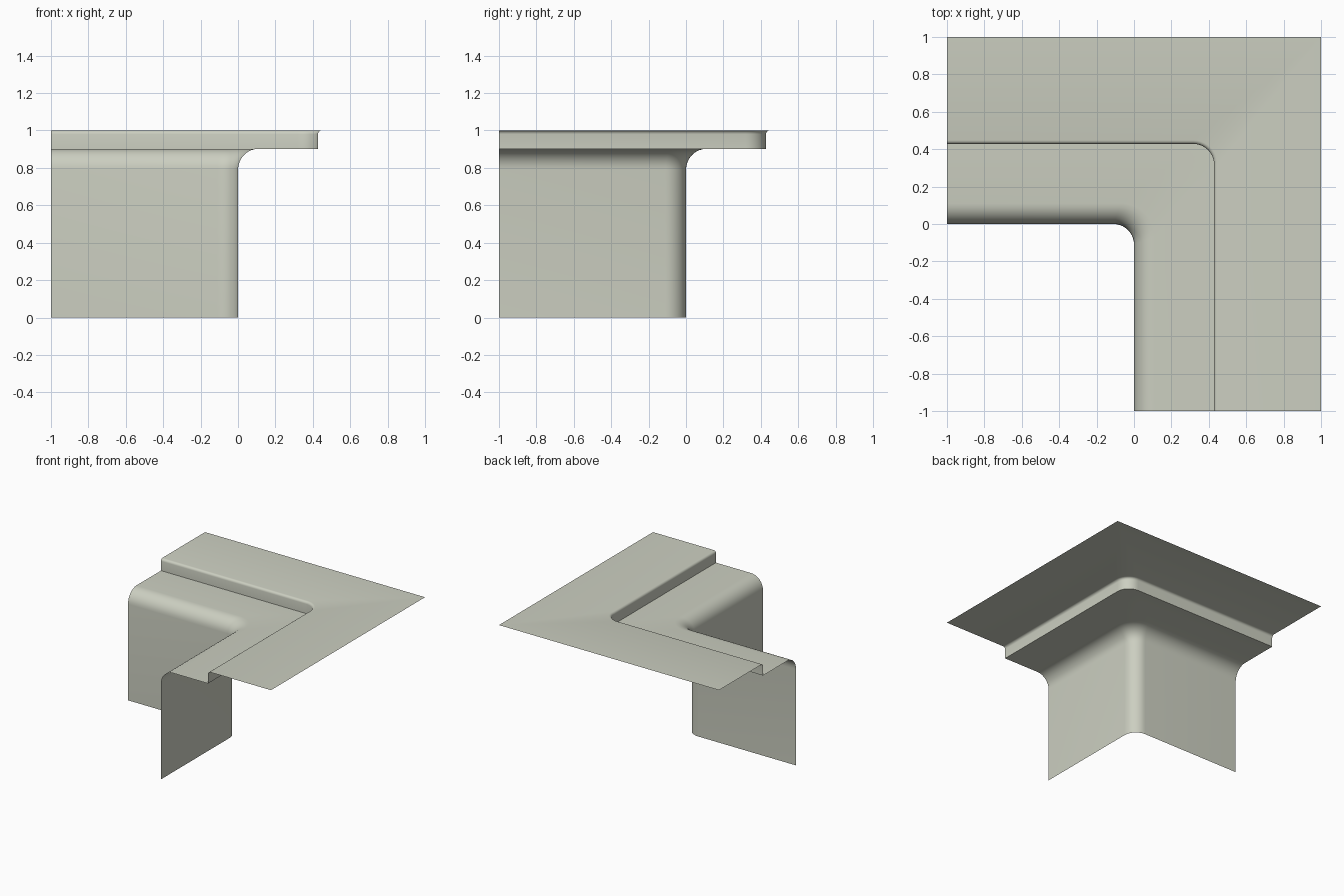
import bpy, bmesh, math

if "Cube" in bpy.data.objects:
    bpy.data.objects.remove(bpy.data.objects["Cube"])

mat = bpy.data.materials.new("pale grey green")
mat.diffuse_color = (0.60, 0.62, 0.53, 1)
mat.use_nodes = True
mat.node_tree.nodes["Principled BSDF"].inputs["Base Color"].default_value = mat.diffuse_color

# Profile rows: (distance outward from the wall, height, corner radius)
profile = [(0, 0, 0.11), (0, 0.79, 0.11)]
for k in range(1, 9):                       # cove between wall and ledge
    a = math.radians(90 * k / 8)
    d = 0.11 * (1 - math.cos(a))
    profile.append((d, 0.79 + 0.112 * math.sin(a), 0.11 + d * 0.6))
profile += [(0.428, 0.902, 0.11), (0.428, 0.98, 0.11)]
for k in range(1, 5):                       # small round at the step's lip
    a = math.radians(90 * k / 4)
    d = 0.02 * (1 - math.cos(a))
    profile.append((0.428 + d, 0.98 + 0.02 * math.sin(a), 0.11 + d))
profile.append((1.0, 1.0, 0.0))             # outer edge, square corner


def corner_row(d, r, steps=10):
    """L-shaped line running +x, around a rounded corner, then -y."""
    pts = [(-1, d)]
    for k in range(steps + 1):
        a = math.radians(90 - 90 * k / steps)
        pts.append((d - r + r * math.cos(a), d - r + r * math.sin(a)))
    return pts + [(d, -1)]


# Single open sheet swept round the corner
bm = bmesh.new()
rows = [[bm.verts.new((x, y, z)) for x, y in corner_row(d, r)] for d, z, r in profile]
for low, high in zip(rows, rows[1:]):
    for j in range(len(low) - 1):
        bm.faces.new((low[j], low[j + 1], high[j + 1], high[j]))
bmesh.ops.remove_doubles(bm, verts=bm.verts, dist=1e-5)

mesh = bpy.data.meshes.new("corner_ledge")
bm.to_mesh(mesh)
bm.free()
mesh.materials.append(mat)
obj = bpy.data.objects.new("corner_ledge", mesh)
bpy.context.collection.objects.link(obj)
bpy.context.view_layer.objects.active = obj
obj.select_set(True)
bpy.ops.object.shade_smooth_by_angle(angle=math.radians(40))
